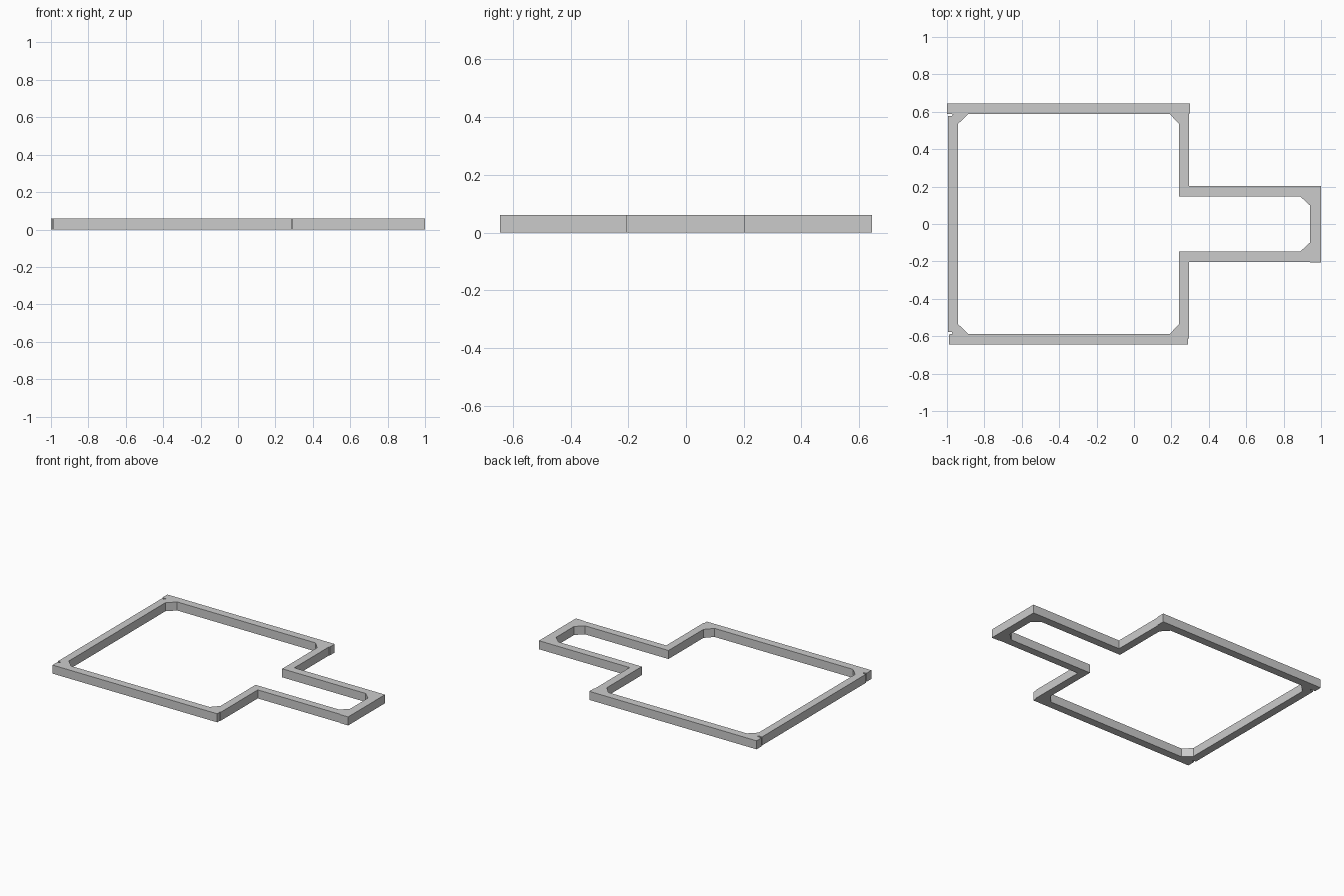
import bpy, bmesh

if "Cube" in bpy.data.objects:
    bpy.data.objects.remove(bpy.data.objects["Cube"])

HEIGHT = 0.06

# Outer outline, clockwise from the back left corner, with the small joint steps
outer = [(-1, 0.645), (0.30, 0.645), (0.30, 0.59), (0.295, 0.59), (0.295, 0.204),
         (1, 0.204), (1, -0.206), (0.94, -0.206), (0.94, -0.202), (0.295, -0.202),
         (0.295, -0.613), (0.29, -0.613), (0.29, -0.645), (-0.99, -0.645),
         (-0.99, -0.59), (-0.97, -0.588), (-0.975, -0.577), (-0.995, -0.577),
         (-0.995, 0.577), (-0.975, 0.577), (-0.965, 0.586), (-1, 0.589)]

# Inner outline: back half with chamfered corners, mirrored to the front
half = [(-0.94, 0.536), (-0.885, 0.589), (0.19, 0.589), (0.24, 0.536),
        (0.24, 0.148), (0.888, 0.148), (0.94, 0.10)]
inner = half + [(x, -y) for x, y in reversed(half)]


def add_loop(bm, points):
    verts = [bm.verts.new((x, y, 0)) for x, y in points]
    return [bm.edges.new((v, verts[(i + 1) % len(verts)])) for i, v in enumerate(verts)]


# Wall frame: fill between the outlines, then raise it
bm = bmesh.new()
edges = add_loop(bm, outer) + add_loop(bm, inner)
bmesh.ops.triangle_fill(bm, edges=edges, use_beauty=True, use_dissolve=False, normal=(0, 0, 1))
raised = bmesh.ops.extrude_face_region(bm, geom=bm.faces[:], use_keep_orig=True)
top = [g for g in raised["geom"] if isinstance(g, bmesh.types.BMVert)]
bmesh.ops.translate(bm, verts=top, vec=(0, 0, HEIGHT))
bmesh.ops.recalc_face_normals(bm, faces=bm.faces[:])

mesh = bpy.data.meshes.new("wall_frame")
bm.to_mesh(mesh)
bm.free()
bpy.context.collection.objects.link(bpy.data.objects.new("wall_frame", mesh))
